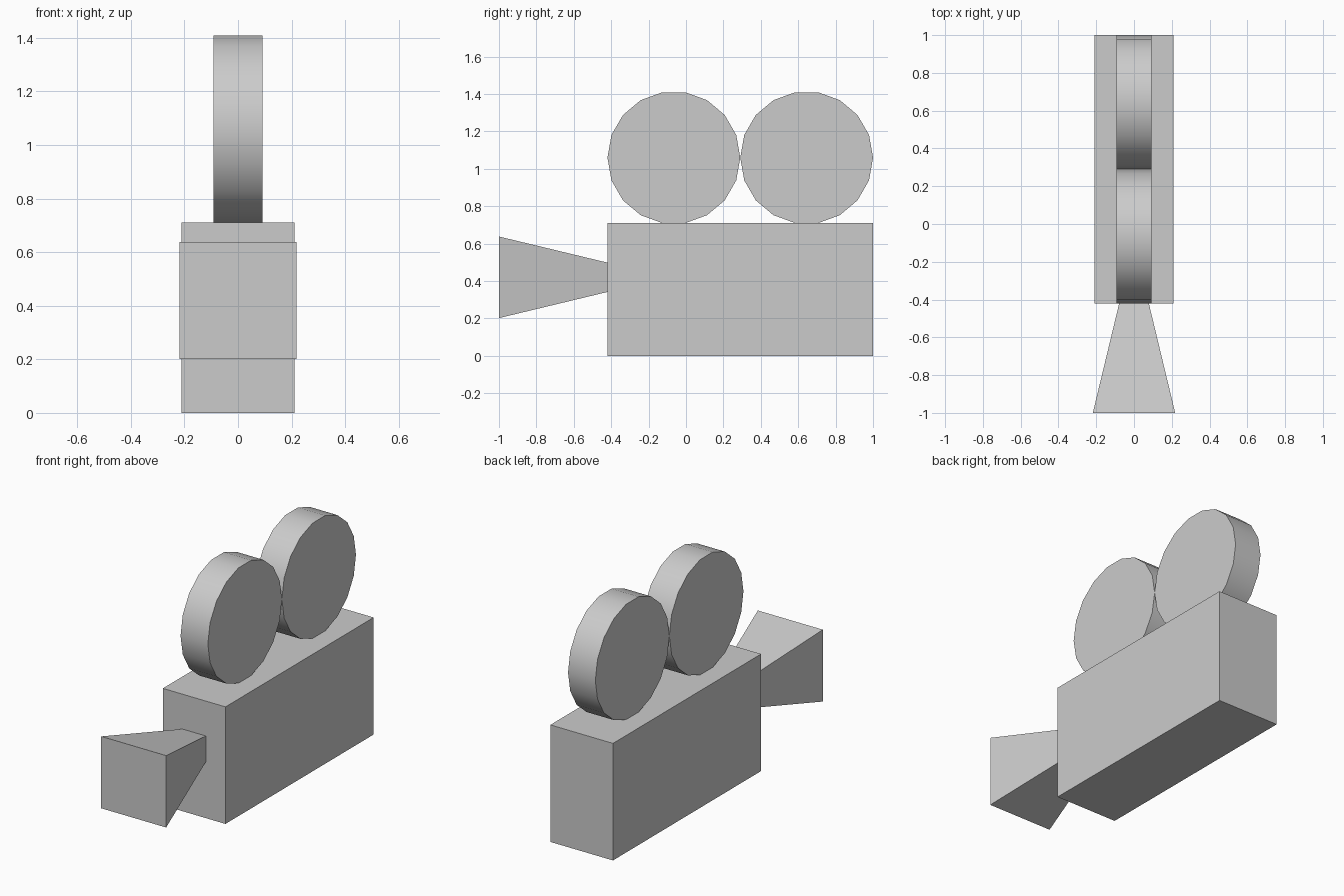
import bpy, bmesh
from math import pi, cos

if "Cube" in bpy.data.objects:
    bpy.data.objects.remove(bpy.data.objects["Cube"])

FRONT, BACK = -0.42, 1.0      # body extent along y
BODY_TOP = 0.71
REEL_R, REEL_SIDES = 0.355, 18


def box(name, center, size, back_scale=1.0):
    """Box whose +y end can be tapered."""
    bm = bmesh.new()
    bmesh.ops.create_cube(bm, size=1)
    for v in bm.verts:
        s = back_scale if v.co.y > 0 else 1.0
        v.co.x *= size[0] * s
        v.co.y *= size[1]
        v.co.z *= size[2] * s
    mesh = bpy.data.meshes.new(name)
    bm.to_mesh(mesh)
    bm.free()
    obj = bpy.data.objects.new(name, mesh)
    obj.location = center
    bpy.context.collection.objects.link(obj)
    return obj


# Camera body
box("camera_body", (0, (FRONT + BACK) / 2, BODY_TOP / 2),
    (0.42, BACK - FRONT, BODY_TOP))

# Lens hood, flaring toward the front
box("lens_hood", (0, (FRONT - 1) / 2, 0.42),
    (0.436, FRONT + 1, 0.436), back_scale=0.36)

# Two film reels resting on the body, touching each other
reel_z = BODY_TOP + REEL_R * cos(pi / REEL_SIDES)
for name, y in (("front_reel", FRONT + REEL_R), ("rear_reel", BACK - REEL_R)):
    bpy.ops.mesh.primitive_cylinder_add(
        vertices=REEL_SIDES, radius=REEL_R, depth=0.183,
        location=(0, y, reel_z), rotation=(0, pi / 2, 0))
    bpy.context.object.name = name
    bpy.ops.object.shade_smooth_by_angle(angle=pi / 6)
